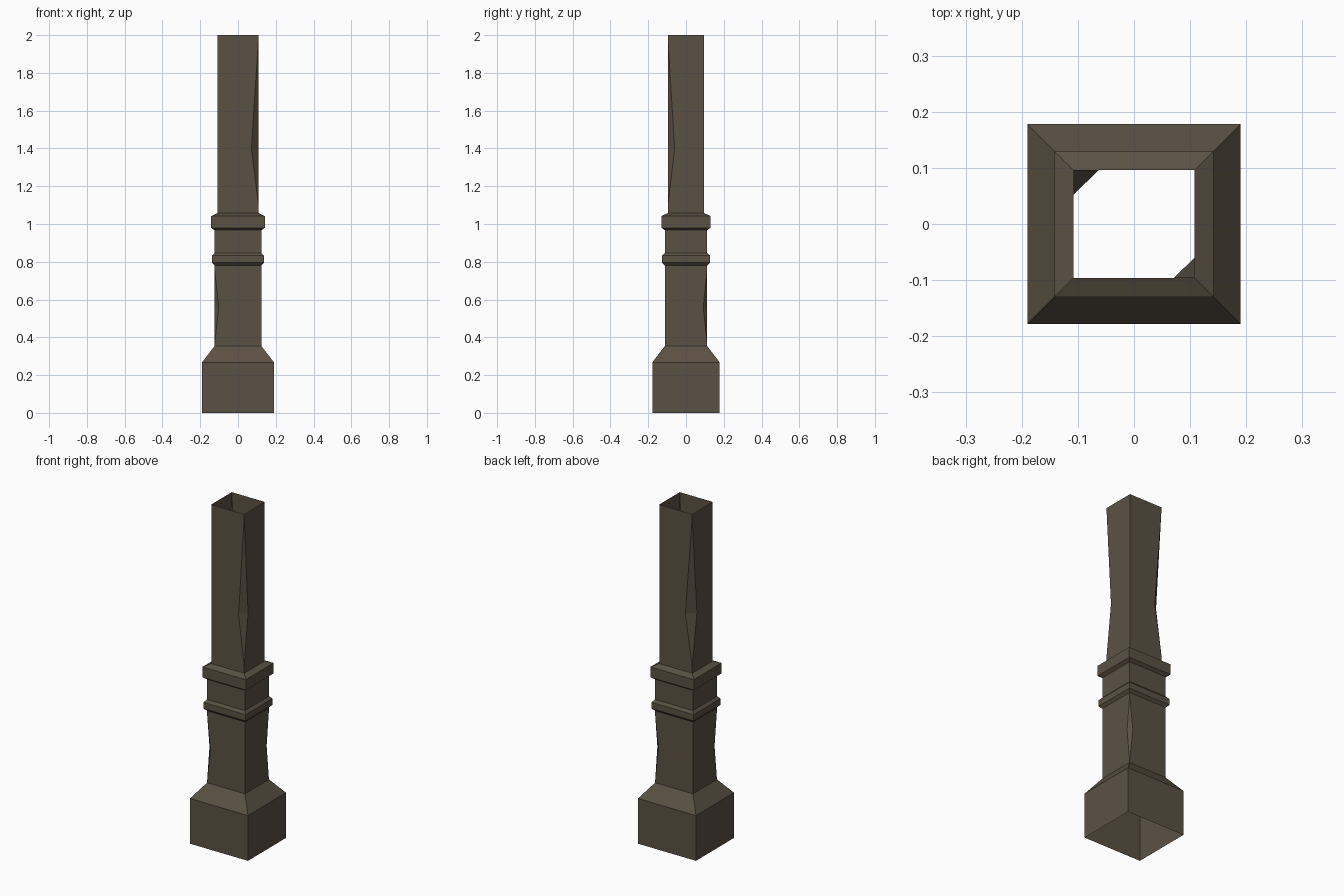
import bpy, bmesh

if "Cube" in bpy.data.objects:
    bpy.data.objects.remove(bpy.data.objects["Cube"])

mat = bpy.data.materials.new("weathered brown wood")
mat.diffuse_color = (0.105, 0.083, 0.056, 1)
mat.use_nodes = True
mat.node_tree.nodes["Principled BSDF"].inputs["Base Color"].default_value = mat.diffuse_color

CORNERS = [(-1, -1), (1, -1), (1, 1), (-1, 1)]
SLIM = 0.012  # the post is slightly shallower in y than in x


def make_part(name, profile, chips=None):
    """Open rectangular tube from (half width, z) rings.
    chips: corner index -> (z low, z mid, z high, x inset, y inset)"""
    chips = chips or {}
    bm = bmesh.new()

    def corner(c, w, z):
        return bm.verts.new((CORNERS[c][0] * w, CORNERS[c][1] * (w - SLIM), z))

    rings = [[corner(c, w, z) for c in range(4)] for w, z in profile]
    for i in range(len(rings) - 1):
        low, high, w = rings[i], rings[i + 1], profile[i][0]
        edge = {}
        for c, (z0, z1, z2, dx, dy) in chips.items():
            sx, sy = CORNERS[c]
            a, b = corner(c, w, z0), corner(c, w, z2)
            mx = bm.verts.new((sx * (w - dx), sy * (w - SLIM), z1))  # on front/back face
            my = bm.verts.new((sx * w, sy * (w - SLIM - dy), z1))    # on side face
            edge[c] = (a, b, mx, my)
            bm.faces.new((a, mx, my))
            bm.faces.new((b, my, mx))
        for s in range(4):
            n = (s + 1) % 4
            pick = 2 if s % 2 == 0 else 3
            poly = [low[s], low[n]]
            if n in edge:
                e = edge[n]
                poly += [e[0], e[pick], e[1]]
            poly += [high[n], high[s]]
            if s in edge:
                e = edge[s]
                poly += [e[1], e[pick], e[0]]
            bm.faces.new(poly)
    bmesh.ops.recalc_face_normals(bm, faces=bm.faces)
    # make sure the tube faces outward
    bm.normal_update()
    if sum(f.normal.dot(f.calc_center_median()) * f.calc_area()
           for f in bm.faces if abs(f.normal.z) < 0.5) < 0:
        bmesh.ops.reverse_faces(bm, faces=bm.faces)
    me = bpy.data.meshes.new(name)
    bm.to_mesh(me)
    bm.free()
    me.materials.append(mat)
    ob = bpy.data.objects.new(name, me)
    bpy.context.collection.objects.link(ob)


# plinth with sloped shoulder
make_part("base", [(0.19, 0), (0.19, 0.268), (0.124, 0.354)])
# lower shaft, chipped on two opposite corners
make_part("lower_shaft", [(0.124, 0.354), (0.124, 0.78)],
          {0: (0.36, 0.56, 0.76, 0.022, 0.022), 2: (0.36, 0.56, 0.76, 0.022, 0.021)})
# two mouldings and the neck between them
make_part("lower_moulding", [(0.124, 0.78), (0.138, 0.795), (0.138, 0.832), (0.124, 0.847)])
make_part("neck", [(0.124, 0.847), (0.124, 0.967)])
make_part("upper_moulding", [(0.124, 0.967), (0.142, 0.98), (0.142, 1.042), (0.108, 1.058)])
# upper shaft, open at the top, chipped on the other two corners
make_part("upper_shaft", [(0.108, 1.058), (0.108, 2.0)],
          {1: (1.10, 1.40, 1.98, 0.037, 0.036), 3: (1.10, 1.40, 1.98, 0.045, 0.044)})
